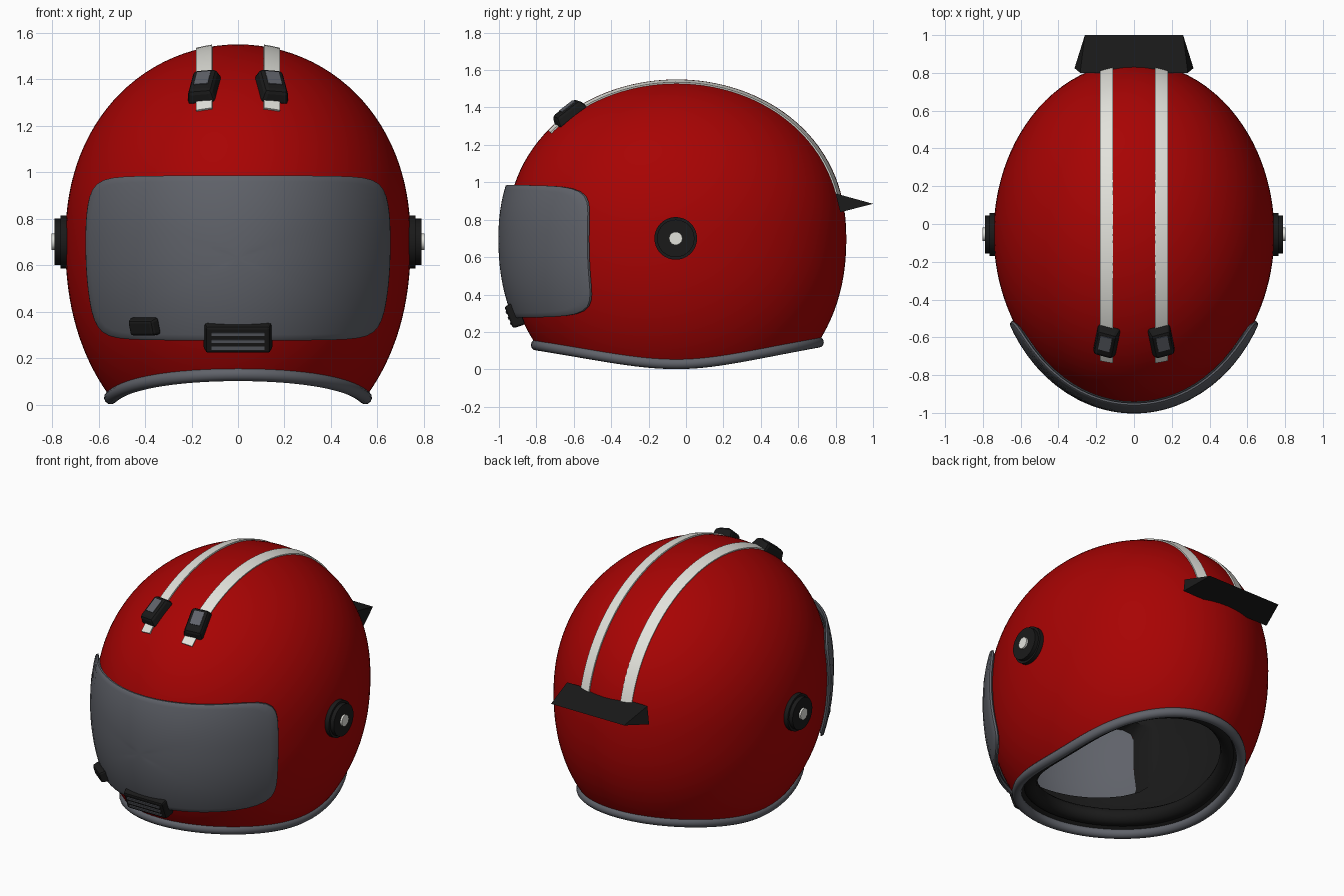
import bpy, bmesh, math
from mathutils import Vector, Matrix

if "Cube" in bpy.data.objects:
    bpy.data.objects.remove(bpy.data.objects["Cube"])


def material(name, r, g, b):
    m = bpy.data.materials.new(name)
    m.use_nodes = True
    m.diffuse_color = (r, g, b, 1)
    m.node_tree.nodes["Principled BSDF"].inputs["Base Color"].default_value = (r, g, b, 1)
    return m


RED = material("red paint", 0.39, 0.001, 0.001)
GREY = material("smoked grey", 0.115, 0.122, 0.142)
BLACK = material("black plastic", 0.01, 0.01, 0.01)
WHITE = material("off white", 0.76, 0.76, 0.71)

# The shell is one smooth closed form that every part is fitted to
MID = Vector((0, -0.05, 0.7))


def form(p):
    d = p - MID
    return ((d.x / 0.743) ** 2 + (d.y / (0.91 if d.y < 0 else 0.907)) ** 2
            + abs(d.z / (0.85 if d.z > 0 else 0.957)) ** 2.2)


def hit(origin, direction):
    """Point where a ray from inside meets the form, and its normal."""
    o, d = Vector(origin), Vector(direction).normalized()
    lo, hi = 0.0, 2.0
    for _ in range(26):
        m = (lo + hi) / 2
        lo, hi = (m, hi) if form(o + d * m) < 1 else (lo, m)
    p, e = o + d * lo, 0.001
    n = Vector([form(p + a * e) - form(p - a * e) for a in Matrix.Identity(3)])
    return p, n.normalized()


def around(angle, z):
    """Hit at a height, by angle from the front toward +x."""
    return hit((0, MID.y, z), (math.sin(angle), -math.cos(angle), 0))


def make(name, bm, *mats):
    bmesh.ops.recalc_face_normals(bm, faces=bm.faces)
    me = bpy.data.meshes.new(name)
    bm.to_mesh(me)
    bm.free()
    for m in mats:
        me.materials.append(m)
    ob = bpy.data.objects.new(name, me)
    bpy.context.collection.objects.link(ob)
    return ob


def modify(ob, kind, **settings):
    mod = ob.modifiers.new(kind.title(), kind)
    for k, v in settings.items():
        setattr(mod, k, v)
    bpy.context.view_layer.objects.active = ob
    bpy.ops.object.modifier_apply(modifier=mod.name)


def smooth(ob, degrees=40):
    bpy.ops.object.select_all(action="DESELECT")
    ob.select_set(True)
    bpy.context.view_layer.objects.active = ob
    bpy.ops.object.shade_smooth_by_angle(angle=math.radians(degrees))


def bridge(bm, a, b, closed=True):
    for i in range(len(a) if closed else len(a) - 1):
        j = (i + 1) % len(a)
        bm.faces.new((a[i], a[j], b[j], b[i]))


def fan(bm, centre, ring):
    for i, v in enumerate(ring):
        bm.faces.new((centre, v, ring[(i + 1) % len(ring)]))


def rounded(count, power=7.5):
    """Points of a rounded square reaching from -1 to 1."""
    pts = []
    for i in range(count):
        c, s = math.cos(math.tau * i / count), math.sin(math.tau * i / count)
        r = (abs(c) ** power + abs(s) ** power) ** (-1 / power)
        pts.append((r * c, r * s))
    return pts


# Shell, swept from the crown to a lower edge that rises at front and back
SEGS, ROWS = 96, 44
angles = [math.tau * i / SEGS for i in range(SEGS)]
edge = [around(a, 0.03 + (0.1 if math.cos(a) > 0 else 0.115) * math.cos(a) ** 2)[0]
        for a in angles]
bm = bmesh.new()
top = bm.verts.new(hit(MID, (0, 0, 1))[0])
previous = None
for row in range(1, ROWS + 1):
    ring = []
    for a, e in zip(angles, edge):
        low = math.atan2(e.z - MID.z, math.hypot(e.x, e.y - MID.y))
        up = math.pi / 2 + (low - math.pi / 2) * row / ROWS
        d = (math.sin(a) * math.cos(up), -math.cos(a) * math.cos(up), math.sin(up))
        ring.append(bm.verts.new(hit(MID, d)[0]))
    if previous:
        bridge(bm, previous, ring)
    else:
        fan(bm, top, ring)
    previous = ring
shell = make("shell", bm, RED, BLACK)
modify(shell, "SOLIDIFY", thickness=0.07, offset=-1, material_offset=1, material_offset_rim=1)

# Face opening
bm = bmesh.new()
ends = [[bm.verts.new((0.55 * u, y, 0.64 + 0.265 * v)) for u, v in rounded(64)]
        for y in (-1.3, -0.3)]
bridge(bm, *ends)
for ring in ends:
    bm.faces.new(ring)
cutter = make("opening_cutter", bm, BLACK)
cutter.hide_render = True
modify(shell, "BOOLEAN", operation="DIFFERENCE", object=cutter, solver="EXACT")
bpy.data.objects.remove(cutter)
smooth(shell)

# Visor, in growing rounded rings with a softened border
bm = bmesh.new()
p, n = around(0, 0.632)
centre, previous = bm.verts.new(p + n * 0.043), None
for s in [k / 12 for k in range(1, 12)] + [0.975, 0.992, 1]:
    ring = []
    for u, v in rounded(96):
        a = 0.945 * u * s
        p, n = around(a, 0.632 + 0.345 * v * s)
        lift = 0.025 + 0.018 * (math.cos(a) - 0.58) / 0.42
        drop = 0.014 if s == 1 else 0.004 if s > 0.98 else 0
        ring.append(bm.verts.new(p + n * (lift - drop)))
    if previous:
        bridge(bm, previous, ring)
    else:
        fan(bm, centre, ring)
    previous = ring
visor = make("visor", bm, GREY)
modify(visor, "SOLIDIFY", thickness=0.03, offset=-1)
smooth(visor)


def tube(name, points, radius, mat):
    curve = bpy.data.curves.new(name, "CURVE")
    curve.dimensions = "3D"
    curve.bevel_depth = radius
    curve.bevel_resolution = 4
    spline = curve.splines.new("POLY")
    spline.points.add(len(points) - 1)
    spline.use_cyclic_u = True
    for q, e in zip(spline.points, points):
        q.co = (*e, 1)
    curve.materials.append(mat)
    bpy.context.collection.objects.link(bpy.data.objects.new(name, curve))


# Rubber trim along the lower edge, and the padded neck roll inside it
tube("lower_trim", edge, 0.029, GREY)
tube("neck_roll", [MID + (e - MID) * 0.89 for e in edge], 0.05, BLACK)


def box(name, frame, size, mat, taper=1.0, bevel=0.0):
    """Block in a surface frame: across, up the surface, outward."""
    bm = bmesh.new()
    bmesh.ops.create_cube(bm, size=1)
    for v in bm.verts:
        k = taper if v.co.z > 0 else 1
        v.co = Vector((v.co.x * size[0] * k, v.co.y * size[1] * k, v.co.z * size[2]))
    if bevel:
        bmesh.ops.bevel(bm, geom=bm.edges[:], offset=bevel, segments=2,
                        profile=0.5, affect="EDGES")
    bm.transform(frame)
    return make(name, bm, mat)


def surface_frame(contact, up=0, out=0, lean=0.0):
    p, n = contact
    hint = Vector((0, lean, 1))
    u = (hint - n * n.dot(hint)).normalized()
    rot = Matrix((u.cross(n), u, n)).transposed().to_4x4()
    return Matrix.Translation(p + u * up + n * out) @ rot


for side, sx in (("left", 1), ("right", -1)):
    x = 0.145 * sx

    # Racing stripe over the crown
    bm = bmesh.new()
    columns = []
    for w in (-0.034, 0, 0.034):
        column = []
        for i in range(49):
            a = math.radians(40 + 125 * i / 48)
            p, n = hit((x + w, MID.y, MID.z), (0, -math.cos(a), math.sin(a)))
            column.append(bm.verts.new(p + n * 0.008))
        columns.append(column)
    for c, d in zip(columns, columns[1:]):
        bridge(bm, c, d, closed=False)
    stripe = make(side + "_stripe", bm, WHITE)
    modify(stripe, "SOLIDIFY", thickness=0.012, offset=-1)
    smooth(stripe)

    # Brow vent with a grey window
    spot = hit((x, MID.y, MID.z), (0, -0.594, 0.69))
    box(side + "_brow_vent", surface_frame(spot, out=0.014, lean=0.3),
        (0.128, 0.195, 0.066), BLACK, 0.8, 0.018)
    box(side + "_brow_window", surface_frame(spot, up=0.014, out=0.046, lean=0.3),
        (0.062, 0.09, 0.009), GREY)

    # Visor pivot: stepped disc and button
    for part, radius, start, stop, sides, mat in (
            ("pivot_base", 0.114, 0.69, 0.765, 40, BLACK),
            ("pivot_cap", 0.1, 0.7, 0.79, 40, BLACK),
            ("pivot_button", 0.036, 0.75, 0.802, 14, WHITE)):
        bm = bmesh.new()
        bmesh.ops.create_cone(bm, cap_ends=True, segments=sides, radius1=radius,
                              radius2=radius, depth=stop - start)
        bm.transform(Matrix.Translation((sx * (start + stop) / 2, MID.y - 0.005, MID.z))
                     @ Matrix.Rotation(math.pi / 2, 4, "Y"))
        smooth(make(side + "_" + part, bm, mat), 30)

# Chin vent with three slats
spot = hit((0, MID.y, 0.3), (0, -1, 0))
box("chin_vent", surface_frame(spot, out=0.027), (0.3, 0.135, 0.07), BLACK, 0.92, 0.012)
for i in (-1, 0, 1):
    box("chin_slat", surface_frame(spot, up=i * 0.032 - 0.004, out=0.062),
        (0.23, 0.015, 0.009), GREY)

# Visor lift tab
spot = hit((-0.375, MID.y, 0.35), (0, -1, 0))
box("visor_tab", surface_frame(spot, out=0.054), (0.15, 0.08, 0.045), BLACK, 0.85, 0.012)

# Rear spoiler wedge
bm = bmesh.new()
ends = [[bm.verts.new((s * x, y, z)) for x, y, z in
         ((0.285, 0.8, 0.94), (0.26, 1.0, 0.885), (0.315, 0.825, 0.84))] for s in (-1, 1)]
bridge(bm, *ends)
for ring in ends:
    bm.faces.new(ring)
make("rear_spoiler", bm, BLACK)
